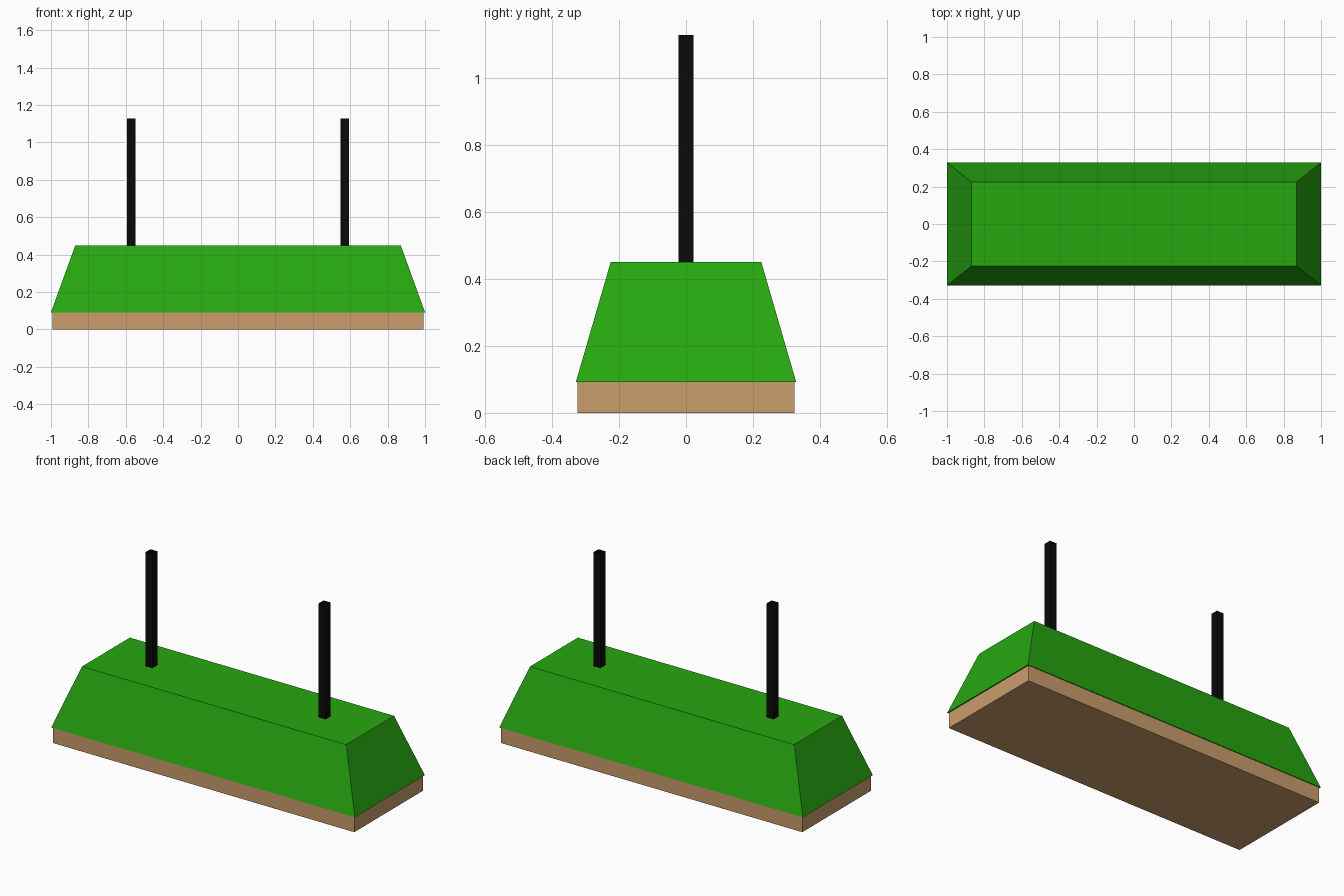
import bpy
import bmesh

if "Cube" in bpy.data.objects:
    bpy.data.objects.remove(bpy.data.objects["Cube"], do_unlink=True)


def make_material(name, color):
    mat = bpy.data.materials.new(name)
    mat.use_nodes = True
    mat.diffuse_color = color
    mat.node_tree.nodes["Principled BSDF"].inputs["Base Color"].default_value = color
    return mat


def frustum(name, mat, bottom, top, z0, z1, x=0.0, open_top=False):
    """Four-sided block tapering from bottom half-sizes to top half-sizes."""
    bm = bmesh.new()
    bmesh.ops.create_cube(bm, size=2)
    for v in bm.verts:
        upper = v.co.z > 0
        half = top if upper else bottom
        v.co = (v.co.x * half[0], v.co.y * half[1], z1 if upper else z0)
    if open_top:
        bm.normal_update()
        caps = [f for f in bm.faces if abs(f.normal.z) > 0.9]
        bmesh.ops.delete(bm, geom=caps, context='FACES_ONLY')
    mesh = bpy.data.meshes.new(name)
    bm.to_mesh(mesh)
    bm.free()
    mesh.materials.append(mat)
    obj = bpy.data.objects.new(name, mesh)
    obj.location.x = x
    bpy.context.collection.objects.link(obj)
    return obj


wood = make_material("tan wood", (0.59, 0.335, 0.15, 1))
green = make_material("leaf green", (0.02, 0.39, 0.005, 1))
black = make_material("black", (0.003, 0.003, 0.003, 1))

# Base slab, and the tapered body that slightly overhangs it
frustum("base_slab", wood, (0.993, 0.324), (0.993, 0.324), 0, 0.092)
frustum("tapered_body", green, (1, 0.329), (0.87, 0.225), 0.092, 0.45)

# Square hollow posts, open at both ends
for side, x in (("left", 0.57), ("right", -0.57)):
    frustum(side + "_post", black, (0.0225, 0.0225), (0.0225, 0.0225),
            0.45, 1.128, x, open_top=True)
